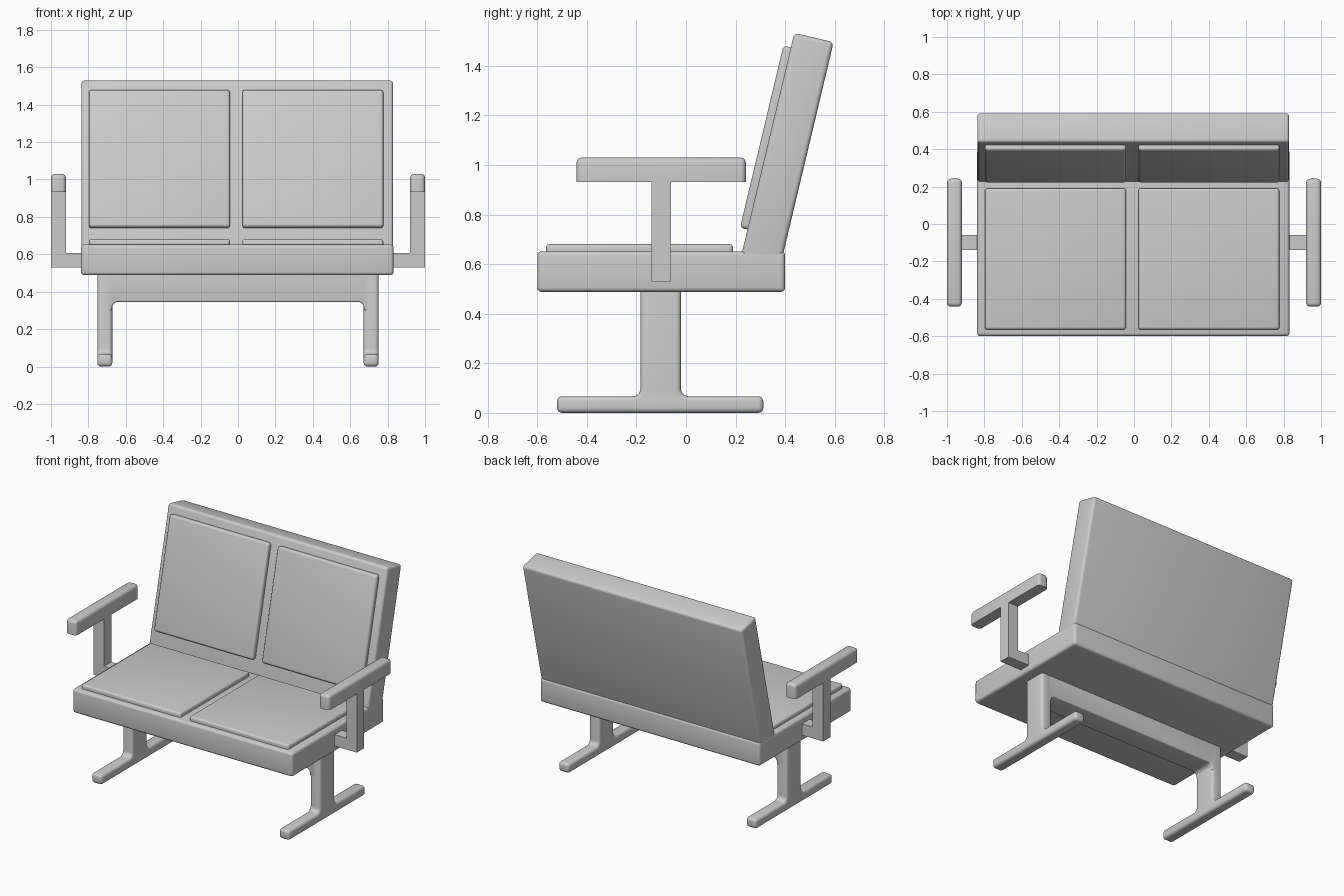
import bpy, bmesh, math
from mathutils import Vector

if "Cube" in bpy.data.objects:
    bpy.data.objects.remove(bpy.data.objects["Cube"])


def prism(name, pts, axis, lo, hi, bevel=0.0, keep_bottom=False):
    """Extrude a 2D profile along x (profile = y,z) or y (profile = x,z), rounding its edges."""
    def at(p, d):
        return (d, p[0], p[1]) if axis == 'x' else (p[0], d, p[1])
    bm = bmesh.new()
    a = [bm.verts.new(at(p, lo)) for p in pts]
    b = [bm.verts.new(at(p, hi)) for p in pts]
    bm.faces.new(a)
    bm.faces.new(b[::-1])
    n = len(pts)
    for i in range(n):
        j = (i + 1) % n
        bm.faces.new((a[j], a[i], b[i], b[j]))
    bmesh.ops.recalc_face_normals(bm, faces=bm.faces)
    if bevel:
        zmin = min(p[1] for p in pts)
        edges = [e for e in bm.edges if e.calc_face_angle() > math.radians(30)
                 and not (keep_bottom and all(v.co.z < zmin + 1e-4 for v in e.verts))]
        bmesh.ops.bevel(bm, geom=edges, offset=bevel, offset_type='OFFSET', segments=4,
                        profile=0.5, affect='EDGES', clamp_overlap=True)
    me = bpy.data.meshes.new(name)
    bm.to_mesh(me)
    bm.free()
    ob = bpy.data.objects.new(name, me)
    bpy.context.collection.objects.link(ob)
    bpy.ops.object.select_all(action='DESELECT')
    ob.select_set(True)
    bpy.context.view_layer.objects.active = ob
    bpy.ops.object.shade_smooth_by_angle(angle=math.radians(30))
    return ob


def rect(u0, u1, v0, v1):
    return [(u0, v0), (u1, v0), (u1, v1), (u0, v1)]


def arc(cx, cz, r, a0, a1, n=6):
    return [(cx + r * math.cos(math.radians(a0 + (a1 - a0) * i / n)),
             cz + r * math.sin(math.radians(a0 + (a1 - a0) * i / n))) for i in range(n + 1)]


# seat base
prism("seat_base", rect(-0.6, 0.4, 0.488, 0.652), 'x', -0.839, 0.831, 0.018)

# leaning back panel: slanted rectangle measured down from its top front corner
tilt = math.radians(13.4)
top = Vector((0.437, 1.533))
up = Vector((math.sin(tilt), math.cos(tilt)))
back = Vector((math.cos(tilt), -math.sin(tilt)))


def slanted(t0, t1, d0, d1):
    return [tuple(top - up * t + back * d)
            for t, d in ((t0, d0), (t0, d1), (t1, d1), (t1, d0))]


prism("back_panel", slanted(0, 0.96, 0, 0.163), 'x', -0.838, 0.83, 0.018)

# seat and back cushions
for side, x0, x1 in (("left", -0.797, -0.043), ("right", 0.023, 0.777)):
    prism("seat_cushion_" + side, rect(-0.565, 0.19, 0.62, 0.681), 'x', x0, x1, 0.015)
    prism("back_cushion_" + side, slanted(0.06, 0.815, -0.031, 0.03), 'x', x0, x1, 0.015)

# legs: inverted T with filleted joints
y0, y1, r = -0.184, -0.02, 0.03
leg = ([(-0.52, 0.0), (0.312, 0.0), (0.312, 0.067)]
       + arc(y1 + r, 0.067 + r, r, 270, 180)
       + [(y1, 0.55), (y0, 0.55)]
       + arc(y0 - r, 0.067 + r, r, 0, -90)
       + [(-0.52, 0.067)])
for side, x0 in (("left", -0.752), ("right", 0.672)):
    prism("leg_" + side, leg, 'x', x0, x0 + 0.08, 0.02)

# crossbeam under the seat, flaring into the legs
beam = ([(0.72, 0.55), (-0.72, 0.55), (-0.72, 0.3), (-0.673, 0.3)]
        + arc(-0.643, 0.315, 0.03, 180, 90) + arc(0.643, 0.315, 0.03, 90, 0)
        + [(0.673, 0.3), (0.72, 0.3)])
prism("crossbeam", beam, 'y', y0, y1, 0.008)

# armrests on L-shaped supports
for side, s in (("left", -1), ("right", 1)):
    bracket = [(s * x, z) for x, z in
               ((0.8, 0.53), (1.0, 0.53), (1.0, 0.95), (0.92, 0.95), (0.92, 0.608), (0.8, 0.608))]
    prism("armrest_support_" + side, bracket, 'y', -0.14, -0.06)
    xs = sorted((s * 0.92, s * 1.0))
    prism("armrest_" + side, rect(-0.442, 0.242, 0.932, 1.03), 'x', xs[0], xs[1], 0.022, True)
